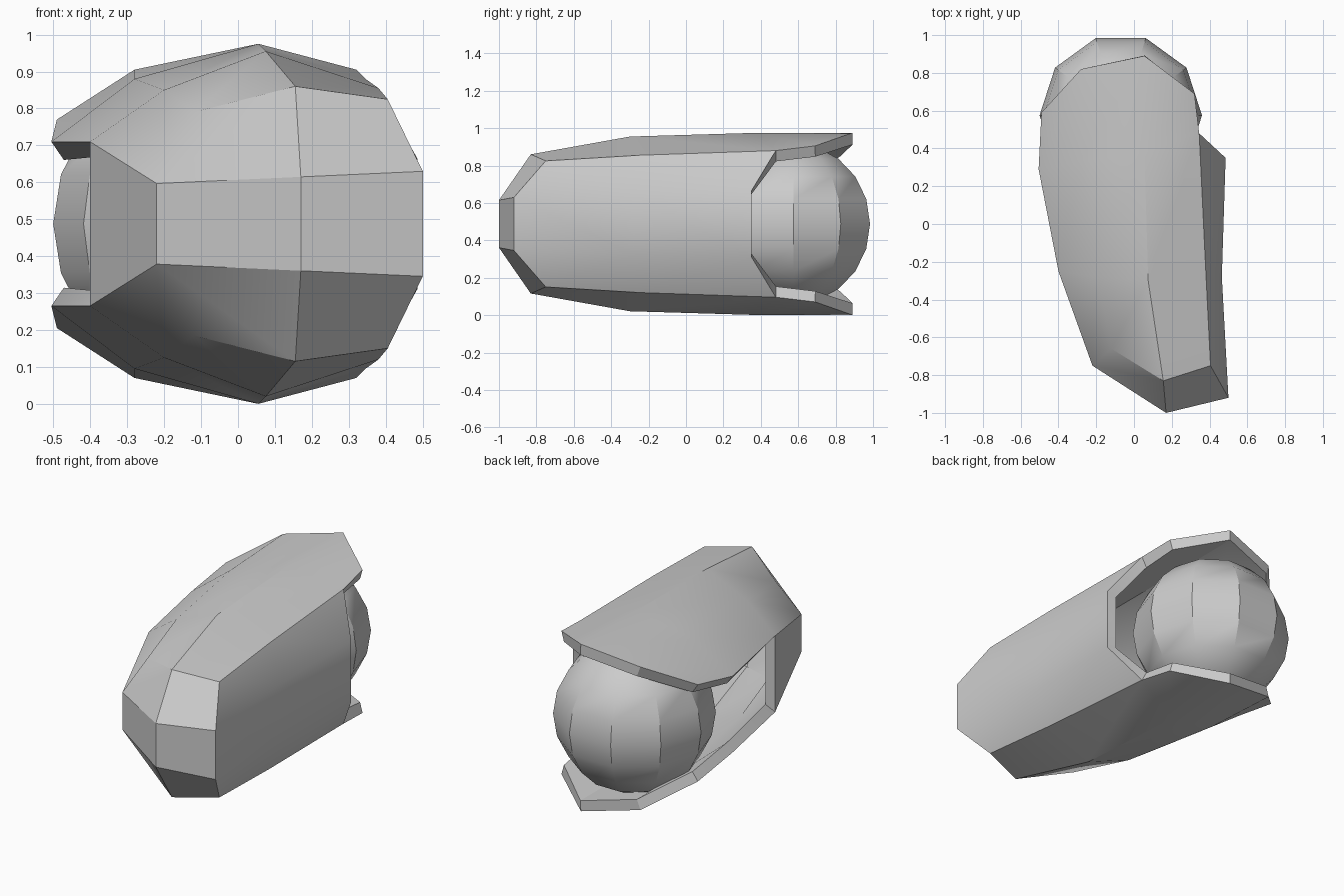
import bpy
import bmesh
import math
from mathutils import Vector

MID = 0.488  # height of the mirror plane

cube = bpy.data.objects.get("Cube")
if cube:
    bpy.data.objects.remove(cube, do_unlink=True)

grey = bpy.data.materials.new("plain grey")
grey.use_nodes = True
COLOUR = (0.6, 0.6, 0.6, 1)
grey.diffuse_color = COLOUR
grey.node_tree.nodes["Principled BSDF"].inputs["Base Color"].default_value = COLOUR


def add_object(name, bm):
    mesh = bpy.data.meshes.new(name)
    bmesh.ops.recalc_face_normals(bm, faces=bm.faces)
    bm.to_mesh(mesh)
    bm.free()
    mesh.materials.append(grey)
    obj = bpy.data.objects.new(name, mesh)
    bpy.context.collection.objects.link(obj)
    bpy.ops.object.select_all(action="DESELECT")
    obj.select_set(True)
    bpy.context.view_layer.objects.active = obj
    return obj


# Shell: corner points of the upper half, by column and row
points = {
    "L0": (-.22, -.75, .597), "M0": (.17, -1, .615), "R0": (.5, -.92, .63),
    "L1": (-.12, -.66, .79), "M1": (.155, -.83, .86), "R1": (.405, -.75, .825),
    "A2": (-.4, -.25, .71), "B2": (-.2, -.28, .85), "C2": (.075, -.3, .955),
    "D2": (.38, -.25, .855), "E2": (.465, -.28, .65),
    "A3": (-.505, .29, .71), "B3": (-.28, .33, .88), "C3": (.055, .38, .975),
    "D3": (.345, .48, .88), "E3": (.485, .35, .665),
    "A4": (-.49, .59, .77), "B4": (-.28, .82, .905), "C4": (.055, .89, .975),
    "D4": (.32, .69, .905),
}
# Strips of quads between neighbouring rows, and the upright wall below
strips = [
    ("L0 M0 R0", "L1 M1 R1"),
    ("L0 L1 M1 R1 R0", "A2 B2 C2 D2 E2"),
    ("A2 B2 C2 D2 E2", "A3 B3 C3 D3 E3"),
    ("A3 B3 C3 D3", "A4 B4 C4 D4"),
]
wall = "A2 L0 M0 R0 E2 E3".split()

bm = bmesh.new()
up = {k: bm.verts.new(p) for k, p in points.items()}
low = {k: bm.verts.new((p[0], p[1], 2 * MID - p[2])) for k, p in points.items()}
for first, second in strips:
    a, b = first.split(), second.split()
    for i in range(len(a) - 1):
        for half in (up, low):
            bm.faces.new([half[k] for k in (a[i], a[i + 1], b[i + 1], b[i])])
for a, b in zip(wall, wall[1:]):
    bm.faces.new((up[a], up[b], low[b], low[a]))
shell = add_object("shell", bm)
# Make sure the shell faces outward before it is thickened
front = min(shell.data.polygons, key=lambda f: f.center.y)
if front.normal.y > 0:
    shell.data.flip_normals()
solid = shell.modifiers.new("thickness", "SOLIDIFY")
solid.thickness = 0.06
solid.offset = -1
solid.use_even_offset = True
bpy.ops.object.modifier_apply(modifier=solid.name)
bpy.ops.object.shade_smooth_by_angle(angle=math.radians(30))

# Ball: half circle spun in ten steps
SIDES, RADIUS = 10, 0.43
centre = Vector((-.07, .575, MID))
bm = bmesh.new()
arc = []
for i in range(SIDES + 1):
    t = math.pi * (i / SIDES - 0.5)
    arc.append(bm.verts.new(centre + RADIUS * Vector((math.cos(t), 0, math.sin(t)))))
edges = [bm.edges.new(pair) for pair in zip(arc, arc[1:])]
bmesh.ops.spin(bm, geom=arc + edges, cent=centre, axis=(0, 0, 1),
               angle=math.tau, steps=SIDES)
bmesh.ops.remove_doubles(bm, verts=bm.verts, dist=0.001)
add_object("ball", bm)
bpy.ops.object.shade_smooth_by_angle(angle=math.radians(30))
